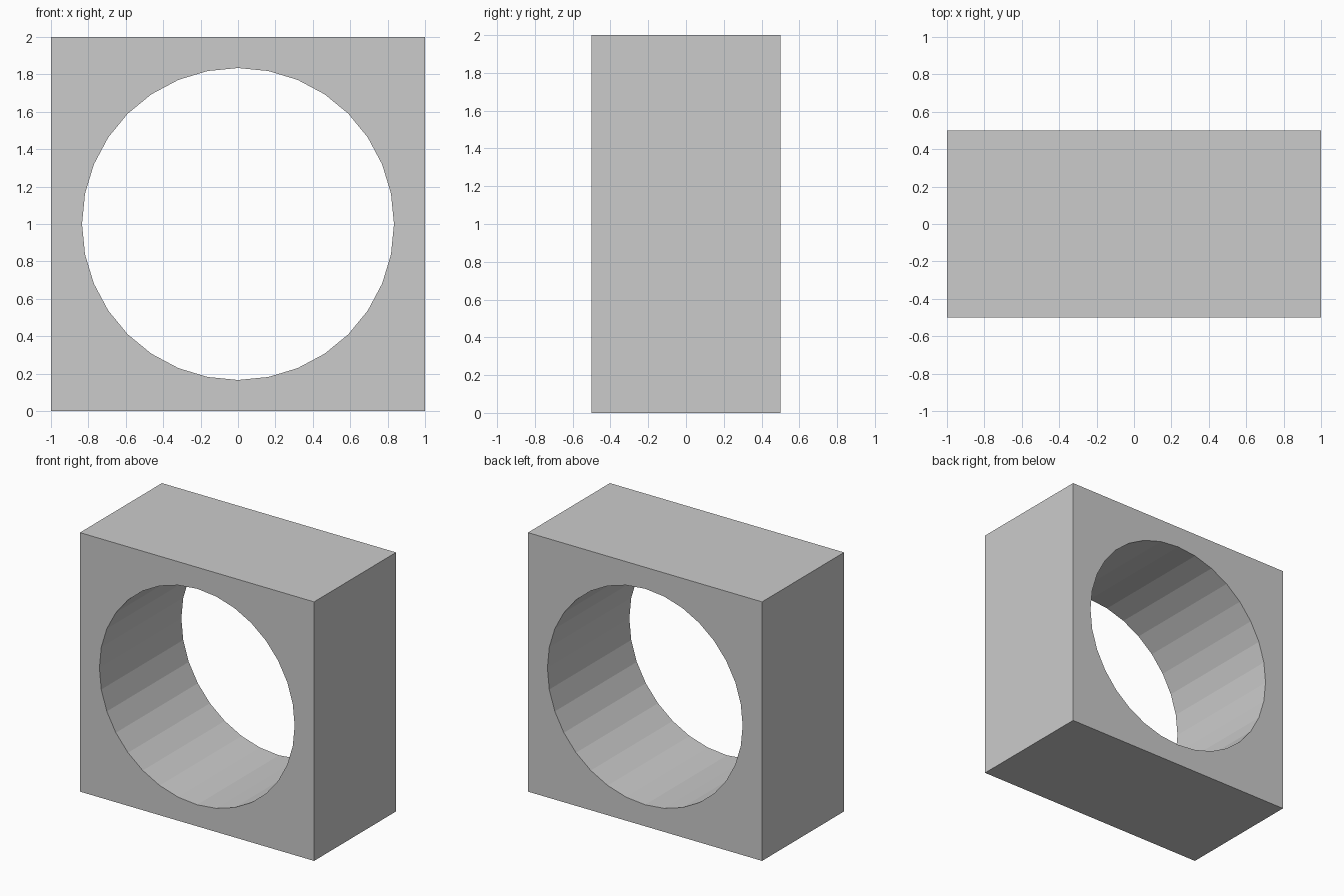
import bpy, bmesh, math

if "Cube" in bpy.data.objects:
    bpy.data.objects.remove(bpy.data.objects["Cube"])

SIDES, RADIUS, HALF_DEPTH, CENTRE_Z = 32, 0.834, 0.5, 1.0

bm = bmesh.new()


def loop(y, square):
    """One ring of vertices: the round bore, or its projection onto the square outline."""
    verts = []
    for i in range(SIDES):
        a = 2 * math.pi * i / SIDES
        c, s = math.cos(a), math.sin(a)
        r = 1 / max(abs(c), abs(s)) if square else RADIUS
        verts.append(bm.verts.new((r * c, y, CENTRE_Z + r * s)))
    return verts


# Closed cross-section: front outer, back outer, back bore, front bore
rings = [loop(-HALF_DEPTH, True), loop(HALF_DEPTH, True),
         loop(HALF_DEPTH, False), loop(-HALF_DEPTH, False)]
for k in range(4):
    a, b = rings[k], rings[(k + 1) % 4]
    for i in range(SIDES):
        j = (i + 1) % SIDES
        bm.faces.new((a[i], a[j], b[j], b[i]))
bmesh.ops.recalc_face_normals(bm, faces=bm.faces)

# Square block with a round through-hole
mesh = bpy.data.meshes.new("bored_block")
bm.to_mesh(mesh)
bm.free()
bpy.context.collection.objects.link(bpy.data.objects.new("bored_block", mesh))
